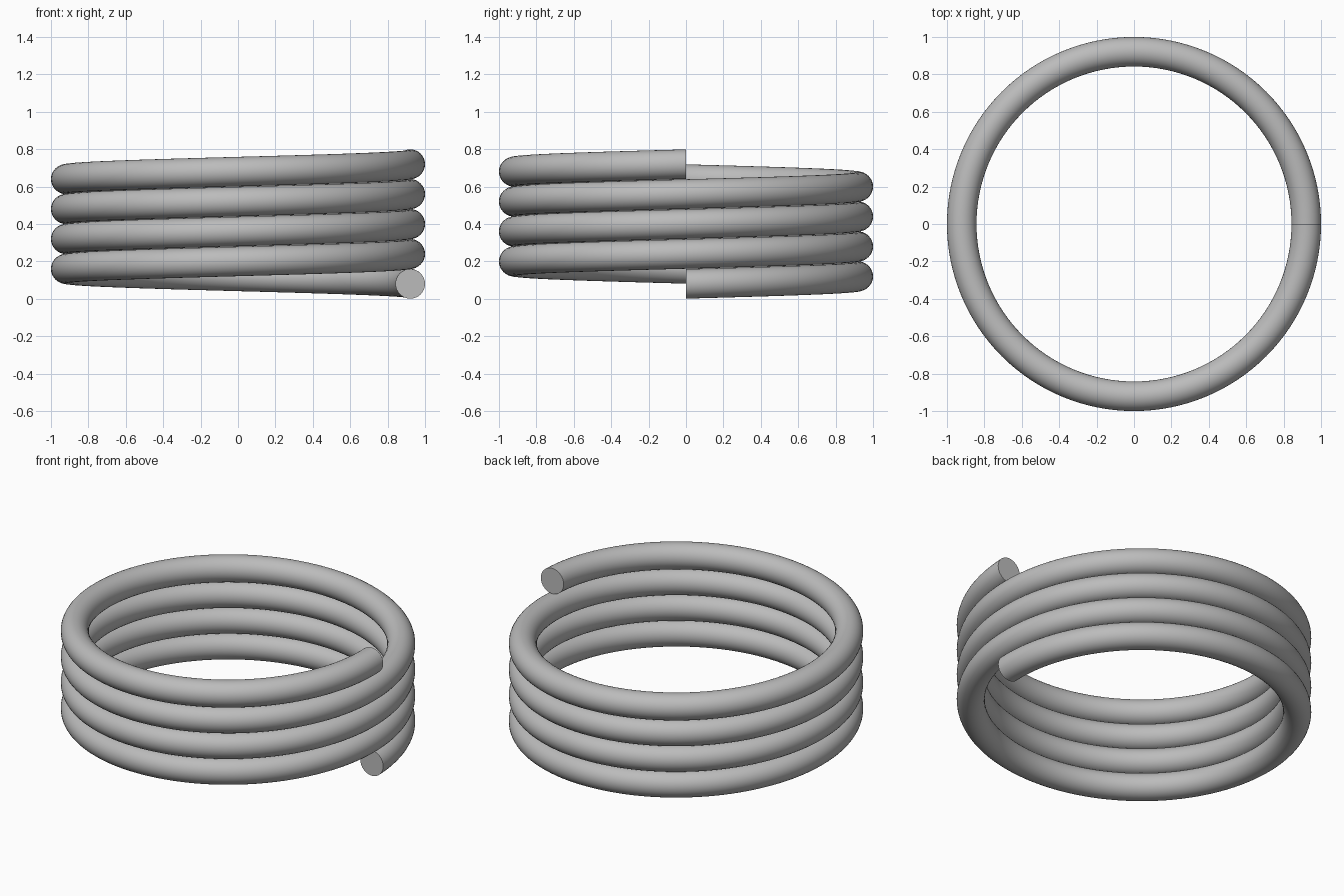
import bpy, bmesh, math
from mathutils import Matrix

cube = bpy.data.objects.get("Cube")
if cube:
    bpy.data.objects.remove(cube)

TURNS, STEPS, SIDES = 4, 128, 32
TUBE, COIL, PITCH = 0.079, 0.921, 0.16

# Matte grey for the whole coil
grey = bpy.data.materials.new("grey")
grey.use_nodes = True
colour = (0.5, 0.5, 0.5, 1)
grey.diffuse_color = colour
grey.node_tree.nodes["Principled BSDF"].inputs["Base Color"].default_value = colour

# Round wire section, upright, at the lower end of the coil
bm = bmesh.new()
stand = Matrix.Translation((COIL, 0, 0.08)) @ Matrix.Rotation(math.pi / 2, 4, "X")
bmesh.ops.create_circle(bm, segments=SIDES, radius=TUBE, matrix=stand)

# Sweep the section up the helix
bmesh.ops.spin(bm, geom=bm.verts[:] + bm.edges[:], axis=(0, 0, 1), cent=(0, 0, 0),
               dvec=(0, 0, PITCH / STEPS), angle=TURNS * math.tau,
               steps=TURNS * STEPS, use_merge=False)

# Flat caps on both cut ends
bmesh.ops.holes_fill(bm, edges=[e for e in bm.edges if e.is_boundary], sides=0)
bmesh.ops.recalc_face_normals(bm, faces=bm.faces)

mesh = bpy.data.meshes.new("coil_spring")
bm.to_mesh(mesh)
bm.free()
mesh.materials.append(grey)
coil = bpy.data.objects.new("coil_spring", mesh)
bpy.context.collection.objects.link(coil)

# Smooth wire, sharp cap rims
bpy.context.view_layer.objects.active = coil
coil.select_set(True)
bpy.ops.object.shade_smooth_by_angle(angle=math.radians(40))
